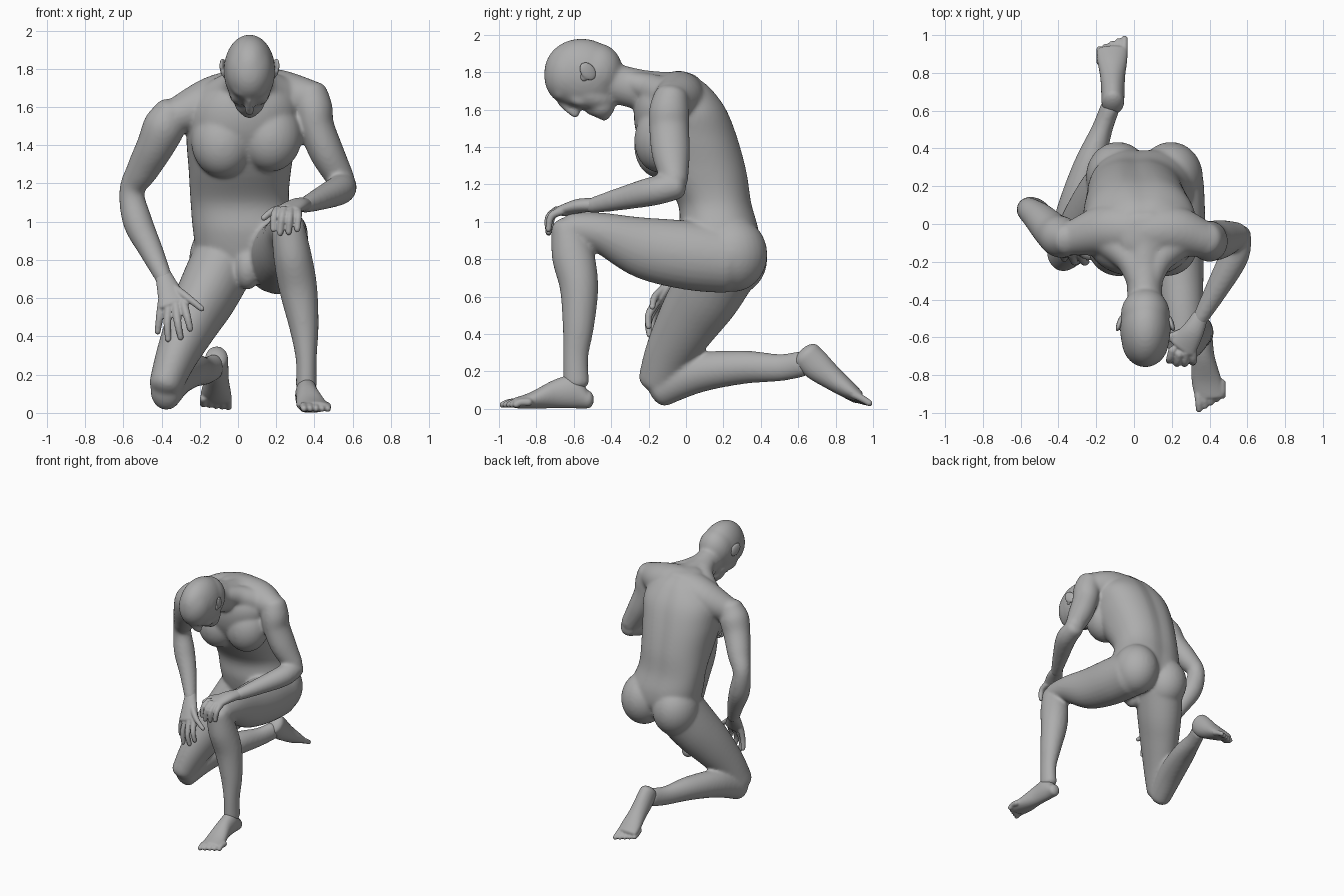
import bpy, bmesh, math
from mathutils import Vector, Matrix

grey = bpy.data.materials.new("stone_grey")
grey.diffuse_color = (0.42, 0.42, 0.42, 1)


def spline(rows, steps):
    """Catmull-Rom interpolation of rows of numbers."""
    out = []
    n = len(rows)
    for i in range(n - 1):
        p = [rows[max(i - 1, 0)], rows[i], rows[i + 1], rows[min(i + 2, n - 1)]]
        for k in range(steps):
            t = k / steps
            out.append([0.5 * (2 * b + (c - a) * t + (2 * a - 5 * b + 4 * c - d) * t * t
                               + (3 * b - a - 3 * c + d) * t ** 3) for a, b, c, d in zip(*p)])
    return out + [list(rows[-1])]


def loft(bm, rows, ref=(1, 0, 0), axis=None, dome=0.7, power=2.0, sides=28, steps=5, groove=0):
    """Closed tube through rows of (x, y, z, half width along ref, half depth)."""
    rows = [list(r) + [r[3]] if len(r) == 4 else list(r) for r in rows]
    rows = spline(rows, steps)
    pts = [Vector(r[:3]) for r in rows]
    frames = []
    for i, r in enumerate(rows):
        t = Vector(axis) if axis else pts[min(i + 1, len(pts) - 1)] - pts[max(i - 1, 0)]
        t.normalize()
        s = Vector(ref) - t * t.dot(Vector(ref))
        s.normalize()
        frames.append((pts[i], t, s, t.cross(s), r[3], r[4]))

    def cap(f, sign):
        p, t, s, u, a, b = f
        h = min(a, b) * dome
        return [(p + t * sign * h * math.sin(q), t, s, u, a * math.cos(q), b * math.cos(q))
                for q in (0.4, 0.8, 1.15, 1.4)]
    frames = cap(frames[0], -1)[::-1] + frames + cap(frames[-1], 1)
    rings = []
    for p, t, s, u, a, b in frames:
        ring = []
        for k in range(sides):
            q = 2 * math.pi * k / sides
            c, d = math.cos(q), math.sin(q)
            e = 2 / power
            g = 1 - groove * math.exp(-((q - math.pi / 2) / .16) ** 2)
            ring.append(bm.verts.new(p + s * a * math.copysign(abs(c) ** e, c)
                                     + u * b * g * math.copysign(abs(d) ** e, d)))
        rings.append(ring)
    for r0, r1 in zip(rings, rings[1:]):
        for k in range(sides):
            j = (k + 1) % sides
            bm.faces.new((r0[k], r0[j], r1[j], r1[k]))
    bm.faces.new(rings[0][::-1])
    bm.faces.new(rings[-1])


def blob(bm, c, r, tilt=0, turn=0):
    """Ellipsoid, tilted about x and turned about z (degrees)."""
    m = (Matrix.Translation(c) @ Matrix.Rotation(math.radians(turn), 4, 'Z')
         @ Matrix.Rotation(math.radians(tilt), 4, 'X') @ Matrix.Diagonal((*r, 1)))
    bmesh.ops.create_uvsphere(bm, u_segments=28, v_segments=18, radius=1, matrix=m)


def finish(name, bm, voxel, smooth):
    """Fuse the overlapping pieces into one smooth skin."""
    bmesh.ops.recalc_face_normals(bm, faces=bm.faces)
    me = bpy.data.meshes.new(name)
    bm.to_mesh(me)
    bm.free()
    ob = bpy.data.objects.new(name, me)
    bpy.context.collection.objects.link(ob)
    me.materials.append(grey)
    bpy.context.view_layer.objects.active = ob
    ob.select_set(True)
    m = ob.modifiers.new("fuse", 'REMESH')
    m.mode, m.voxel_size, m.use_smooth_shade = 'VOXEL', voxel, True
    m2 = ob.modifiers.new("soften", 'SMOOTH')
    m2.factor, m2.iterations = 0.5, smooth
    for mod in ("fuse", "soften"):
        bpy.ops.object.modifier_apply(modifier=mod)
    bpy.ops.object.shade_smooth()
    ob.select_set(False)


# ---- body: torso, limbs, neck and head fused together
b = bmesh.new()
# torso, from pelvis to upper back, with a spine groove
loft(b, [(.06, .17, .74, .18, .15), (.06, .19, .83, .27, .20), (.04, .18, .95, .275, .215),
         (.01, .155, 1.1, .258, .2), (.01, .085, 1.27, .268, .245), (.02, .012, 1.45, .29, .27),
         (.04, -.028, 1.6, .29, .25), (.05, -.05, 1.71, .21, .19), (.05, -.055, 1.765, .13, .125)],
     axis=(0, 0, 1), dome=.3, power=2.3, groove=.05, sides=48)
# shoulder girdle
loft(b, [(-.32, -.075, 1.555, .095), (-.13, -.03, 1.62, .14), (.06, -.04, 1.66, .145),
         (.22, -.04, 1.66, .135), (.36, -.08, 1.65, .1)], ref=(0, 1, 0))
# neck slopes, chest and seat
for sx, cz in ((-1, 1.42), (1, 1.45)):
    loft(b, [(.055 + sx * .035, -.3, 1.745, .06), (.055 + sx * .08, -.18, 1.71, .08),
             (.055 + sx * .2, -.07, 1.64 + sx * .015, .1)])
    blob(b, (.045 + sx * .125, -.12, cz), (.165, .155, .19), -12)
    blob(b, (.055 + sx * .14, .25, .815 + sx * .01), (.17, .185, .2))
blob(b, (.05, .05, .76), (.075, .09, .115))
# neck
loft(b, [(.055, -.08, 1.68, .13, .12), (.055, -.24, 1.705, .1, .108), (.058, -.42, 1.75, .092, .105)])
# skull, jaw and face
blob(b, (.06, -.55, 1.79), (.135, .21, .188), -12)
blob(b, (.06, -.615, 1.79), (.126, .143, .165), -12)
blob(b, (.06, -.48, 1.8), (.13, .14, .155), -12)
blob(b, (.06, -.53, 1.685), (.11, .165, .085), -20)
blob(b, (.06, -.455, 1.62), (.078, .075, .068), -20)
blob(b, (.06, -.437, 1.572), (.042, .033, .033))
blob(b, (.06, -.5, 1.6), (.045, .05, .032), -20)
blob(b, (.06, -.675, 1.685), (.085, .04, .04))
loft(b, [(.06, -.675, 1.64, .016), (.06, -.63, 1.60, .019), (.06, -.588, 1.578, .027)])
for sx in (-1, 1):
    blob(b, (.06 + sx * .055, -.575, 1.65), (.045, .06, .035), -20)
# right arm
loft(b, [(-.35, -.08, 1.575, .088), (-.385, -.07, 1.5, .11), (-.43, -.04, 1.4, .1), (-.5, .03, 1.27, .084),
         (-.555, .075, 1.16, .066), (-.525, .06, 1.0, .077), (-.455, .01, .85, .063),
         (-.385, -.06, .70, .044)], ref=(0, 1, 0))
# left arm
loft(b, [(.375, -.08, 1.665, .095), (.395, -.09, 1.59, .1, .108), (.41, -.09, 1.5, .093, .107),
         (.465, -.08, 1.36, .09, .102), (.54, -.06, 1.22, .072)])
loft(b, [(.55, -.05, 1.19, .07), (.53, -.17, 1.165, .078), (.43, -.36, 1.12, .06),
         (.345, -.51, 1.085, .041)], ref=(0, 0, 1))
# right leg, kneeling
loft(b, [(-.08, .2, .78, .17, .2), (-.16, .11, .62, .16, .19), (-.235, .02, .48, .14, .17),
         (-.32, -.085, .3, .11, .135), (-.378, -.15, .145, .088, .108)])
loft(b, [(-.378, -.14, .108, .082, .1), (-.32, .06, .19, .092, .105), (-.24, .3, .222, .084, .09),
         (-.17, .5, .22, .056, .073), (-.125, .62, .24, .052, .07)])
# left leg, foot planted
loft(b, [(.21, .22, .8, .16, .182), (.22, .02, .82, .157, .185), (.235, -.22, .86, .135, .165),
         (.255, -.45, .94, .11, .11), (.262, -.605, .965, .092, .088)])
loft(b, [(.262, -.64, .965, .088, .083), (.285, -.605, .82, .1, .113), (.315, -.572, .65, .1, .103),
         (.345, -.575, .45, .077, .085), (.357, -.59, .28, .055, .068), (.357, -.587, .14, .055, .07)],
     ref=(1, 0, 0))
finish("body", b, .011, 11)


def digits(bm, tracks, r0, r1):
    """Tapered fingers or toes along three-point tracks."""
    for tr in tracks:
        loft(bm, [(*p, r0 + (r1 - r0) * i / 2) for i, p in enumerate(tr)], ref=(1, .3, 0),
             dome=1, sides=14, steps=4)


# ---- right hand, spread over the thigh
b = bmesh.new()
loft(b, [(-.39, -.05, .72, .043, .038), (-.365, -.1, .65, .06, .036), (-.335, -.15, .57, .08, .03)])
digits(b, [((-.395, -.135, .59), (-.41, -.145, .5), (-.42, -.135, .425)),
           ((-.36, -.15, .57), (-.37, -.18, .47), (-.365, -.18, .385)),
           ((-.325, -.16, .56), (-.315, -.2, .47), (-.3, -.195, .395)),
           ((-.285, -.16, .57), (-.265, -.2, .5), (-.25, -.2, .44)),
           ((-.33, -.11, .65), (-.26, -.165, .6), (-.19, -.18, .545))], .024, .016)
finish("right_hand", b, .006, 4)

# ---- left hand, resting on the raised knee
b = bmesh.new()
loft(b, [(.35, -.49, 1.09, .043, .036), (.31, -.57, 1.085, .06, .038), (.255, -.65, 1.06, .08, .031)],
     ref=(.8, -.5, 0))
digits(b, [((.31, -.66, 1.06), (.315, -.72, 1.03), (.31, -.735, .96)),
           ((.275, -.68, 1.06), (.27, -.735, 1.02), (.265, -.735, .945)),
           ((.24, -.69, 1.06), (.23, -.735, 1.02), (.22, -.735, .94)),
           ((.205, -.67, 1.06), (.19, -.715, 1.03), (.185, -.725, .96)),
           ((.27, -.57, 1.07), (.19, -.6, 1.06), (.135, -.63, 1.02))], .024, .016)
finish("left_hand", b, .006, 4)

# ---- left foot, flat on the ground
b = bmesh.new()
loft(b, [(.355, -.525, .05, .046, .048), (.357, -.595, .09, .058, .088), (.365, -.7, .08, .062, .077),
         (.385, -.83, .045, .08, .044), (.4, -.91, .032, .08, .029)], axis=(0, -1, 0))
digits(b, [[(.34 + .031 * i, -.89 + .012 * i, .035), (.343 + .031 * i, -.94 + .014 * i, .035),
            (.345 + .031 * i, -.98 + .018 * i, .022)] for i in range(5)], .022, .018)
finish("left_foot", b, .007, 4)

# ---- right foot, sole turned up behind
b = bmesh.new()
loft(b, [(-.112, .645, .285, .06, .08), (-.112, .7, .23, .062, .08), (-.113, .78, .165, .066, .064),
         (-.115, .87, .1, .08, .047), (-.116, .92, .07, .08, .032)])
digits(b, [[(-.055 - .031 * i, .9 - .01 * i, .075), (-.052 - .032 * i, .945 - .011 * i, .052),
            (-.05 - .033 * i, .98 - .014 * i, .03 + .004 * i)] for i in range(5)], .022, .018)
finish("right_foot", b, .007, 4)

# ---- ears
for name, sx in (("right_ear", -1), ("left_ear", 1)):
    b = bmesh.new()
    blob(b, (.06 + sx * .137, -.525, 1.805), (.014, .04, .055), 40, sx * 18)
    blob(b, (.06 + sx * .128, -.545, 1.775), (.014, .022, .025))
    finish(name, b, .006, 3)
